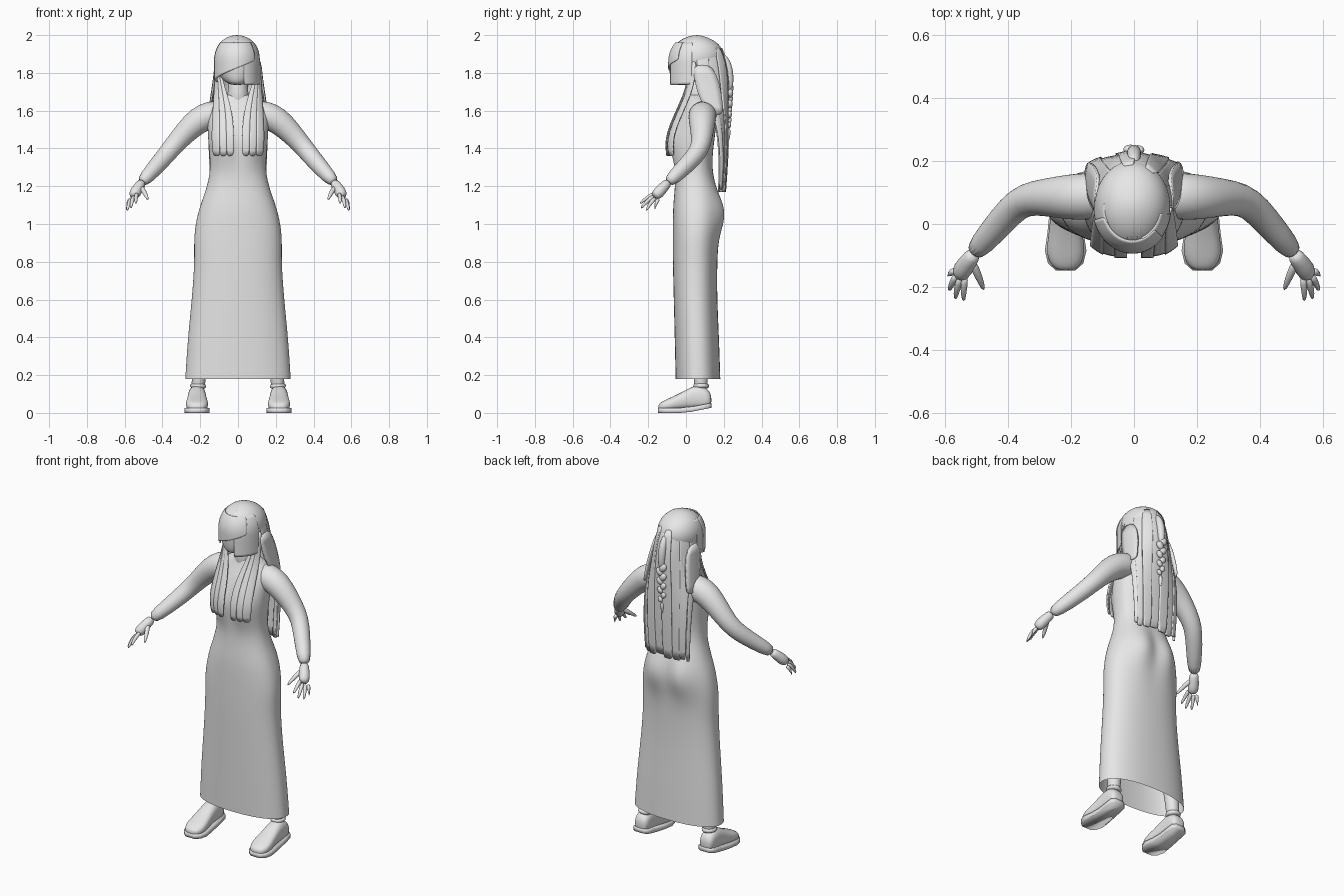
import bpy, bmesh, math
from mathutils import Vector

old = bpy.data.objects.get("Cube")
if old:
    bpy.data.objects.remove(old)

mat = bpy.data.materials.new("plain light grey")
mat.use_nodes = True
GREY = (0.8, 0.8, 0.8, 1)
mat.diffuse_color = GREY
mat.node_tree.nodes["Principled BSDF"].inputs["Base Color"].default_value = GREY


def skin_rings(name, rings, closed=True, caps=True, subsurf=1, thick=0.0):
    """Bridge equal-length rings of points into one surface."""
    bm = bmesh.new()
    vs = [[bm.verts.new(p) for p in ring] for ring in rings]
    n = len(vs[0])
    for a, b in zip(vs, vs[1:]):
        for i in range(n if closed else n - 1):
            j = (i + 1) % n
            bm.faces.new((a[i], a[j], b[j], b[i]))
    if caps:
        bm.faces.new(vs[0])
        bm.faces.new(vs[-1])
    bmesh.ops.recalc_face_normals(bm, faces=bm.faces)
    me = bpy.data.meshes.new(name)
    bm.to_mesh(me)
    bm.free()
    me.materials.append(mat)
    for f in me.polygons:
        f.use_smooth = True
    ob = bpy.data.objects.new(name, me)
    bpy.context.collection.objects.link(ob)
    if subsurf:
        ob.modifiers.new("smooth", "SUBSURF").levels = subsurf
        ob.modifiers["smooth"].render_levels = subsurf
    if thick:
        m = ob.modifiers.new("thickness", "SOLIDIFY")
        m.thickness, m.offset = thick, 0
    return ob


def oval(n, power=2.0):
    """Unit superellipse points."""
    pts = []
    for i in range(n):
        c, s = math.cos(math.tau * i / n), math.sin(math.tau * i / n)
        pts.append((math.copysign(abs(c) ** (2 / power), c),
                    math.copysign(abs(s) ** (2 / power), s)))
    return pts


def tube(name, path, n=12, **kw):
    """Round tube through (x, y, z, radius) points."""
    pts = [Vector(p[:3]) for p in path]
    rings = []
    for i, p in enumerate(pts):
        t = (pts[min(i + 1, len(pts) - 1)] - pts[max(i - 1, 0)]).normalized()
        ref = Vector((0, 0, 1)) if abs(t.z) < 0.95 else Vector((0, 1, 0))
        u = t.cross(ref).normalized()
        v = t.cross(u)
        rings.append([p + (u * c + v * s) * path[i][3] for c, s in oval(n)])
    return skin_rings(name, rings, **kw)


def ball(name, loc, size, rot=(0, 0, 0)):
    bpy.ops.mesh.primitive_uv_sphere_add(segments=20, ring_count=12, location=loc, rotation=rot)
    ob = bpy.context.object
    ob.name, ob.scale = name, size
    ob.data.materials.append(mat)
    bpy.ops.object.shade_smooth()
    return ob


# Dress and torso: z, half width, front y, back y
body = [(0.18, .28, -.055, .182), (0.4, .266, -.06, .175), (0.6, .245, -.065, .165),
        (0.8, .23, -.07, .165), (0.92, .235, -.07, .17), (1.02, .222, -.07, .18),
        (1.1, .2, -.068, .175), (1.18, .17, -.06, .16), (1.27, .147, -.055, .14),
        (1.36, .15, -.06, .14), (1.44, .158, -.062, .15), (1.52, .162, -.055, .16),
        (1.59, .165, -.03, .17), (1.645, .135, .0, .16), (1.68, .07, .01, .125),
        (1.69, .04, .02, .11)]


def bump(x, z, cx, cz, w, h):
    return math.exp(-((abs(x) - cx) / w) ** 2 - ((z - cz) / h) ** 2)


rings = []
for z, hw, yf, yb in body:
    ring = []
    for c, s in oval(40, 2.3):
        x, y = hw * c, (yf + yb) / 2 + (yb - yf) / 2 * s
        if s < 0:   # bust
            y -= .045 * bump(x, z, .075, 1.42, .06, .07)
        else:       # seat
            y += .04 * bump(x, z, .085, 1.06, .075, .1)
        ring.append((x, y, z))
    rings.append(ring)
skin_rings("dress", rings, caps=False, subsurf=2)

tube("neck", [(0, .065, 1.62, .075), (0, .06, 1.69, .052), (0, .055, 1.82, .05)], n=16)

# Head with rounded chin: z, half width, front y, back y
head = [(1.735, .03, -.06, .02), (1.755, .07, -.08, .09), (1.8, .106, -.088, .17),
        (1.86, .122, -.092, .203), (1.91, .12, -.082, .202), (1.955, .099, -.055, .175),
        (1.985, .064, -.012, .125), (2.0, .02, .04, .075)]
skin_rings("head", [[(hw * c - .005, (a + b) / 2 + (b - a) / 2 * s, z) for c, s in oval(28)]
                    for z, hw, a, b in head], subsurf=2)


def fringe(name, a0, a1, low0, low1, grow):
    """Hair panel hugging the head between two angles, cut along a slanted hem."""
    rows = []
    for k in range(9):
        row = []
        for i in range(13):
            f = i / 12
            a = math.radians(a0 + (a1 - a0) * f)
            z = 1.96 + (low0 + (low1 - low0) * f - 1.96) * k / 8
            r = math.sqrt(max(0, 1 - (max(z - 1.86, 0) / .145) ** 2))
            row.append(((.12 * r + grow) * math.sin(a) - .005,
                        .05 - (.138 * r + grow) * math.cos(a), z))
        rows.append(row)
    return skin_rings(name, rows, closed=False, caps=False, subsurf=1, thick=.006)


fringe("swept_fringe", -75, 50, 1.76, 1.87, .004)
fringe("side_fringe", 18, 82, 1.735, 1.74, .0)
fringe("short_side_fringe", -100, -62, 1.78, 1.75, .0)

# Cornrow ridges over the crown
for k in range(-3, 4):
    path = []
    for i in range(10):
        t = math.radians(38 + i * 11)
        phi = math.radians(k * 13)
        path.append((-.005 + .119 * math.sin(t) * math.sin(phi),
                     .055 - .142 * math.cos(t),
                     1.857 + .136 * math.sin(t) * math.cos(phi), .006))
    tube("crown_ridge", path, n=6, subsurf=0)

# Long back hair as overlapping strands: z, half width, back y, side y
fall = [(1.93, .085, .18, .07), (1.86, .115, .212, .05), (1.76, .125, .225, .06),
        (1.66, .142, .222, .1), (1.55, .152, .218, .155), (1.4, .15, .215, .172),
        (1.28, .145, .208, .175), (1.17, .14, .2, .17)]
STRANDS = 8
for k in range(STRANDS):
    rows = []
    for z, hw, yb, ys in fall:
        row = []
        for i in range(5):
            a = math.radians(-90 + 180 * (k + i / 4 * 1.06) / STRANDS)
            row.append((hw * math.sin(a), ys + (yb - ys) * math.cos(a) + .006 * (k % 2),
                        z + .012 * (k % 3 == 1) * (z < 1.2)))
        rows.append(row)
    skin_rings("back_hair_strand", rows, closed=False, caps=False, thick=.012)

# Front locks over the chest: z, inner x, outer x, y
lock = [(1.86, .1, .118, .02), (1.76, .08, .12, .01), (1.68, .055, .125, -.012),
        (1.58, .028, .132, -.06), (1.48, .022, .136, -.1), (1.42, .022, .135, -.107),
        (1.36, .022, .13, -.1)]
for side in (-1, 1):
    for k in range(3):
        rows = []
        for z, x0, x1, y in lock:
            row = []
            for i in range(3):
                f = (k + i / 2 * 1.04) / 3
                row.append((side * (x0 + (x1 - x0) * f), y + .035 * f ** 3 + .004 * (k % 2), z))
            rows.append(row)
        skin_rings("front_lock", rows, closed=False, caps=False, thick=.008)
    # Hair draped from the temple to behind the shoulder
    drape = [(1.84, .117, .03, .14), (1.74, .128, .05, .18), (1.66, .142, .07, .19),
             (1.58, .15, .13, .2)]
    skin_rings("side_hair", [[(side * x, y0, z), (side * (x + .006), (y0 + y1) / 2, z),
                              (side * (x - .008), y1, z)] for z, x, y0, y1 in drape],
               closed=False, caps=False, thick=.01)

# Braid hanging down the back
tube("braid_root", [(0, .19, 1.9, .016), (0, .22, 1.85, .024), (0, .232, 1.78, .024),
                    (0, .232, 1.7, .016)], n=10)
for i in range(8):
    s = 1 if i % 2 else -1
    w = 1 - .05 * i
    ball("braid_knot", (s * .011, .236 - .001 * i, 1.72 - .028 * i),
         (.021 * w, .016 * w, .027 * w), (0, s * .6, 0))
tube("braid_tip", [(0, .226, 1.51, .008), (0, .226, 1.48, .014), (0, .222, 1.43, .003)], n=8)

# Shoe sections: y, half width, bottom z, top z
shoe = [(.135, .025, .045, .09), (.12, .044, .025, .125), (.075, .047, .02, .148),
        (.03, .048, .02, .14), (-.03, .054, .015, .105), (-.085, .062, .01, .08),
        (-.125, .052, .008, .062), (-.148, .026, .015, .045)]
fingers = [("index", (.535, -.165, 1.162), (.54, -.246, 1.105)),
           ("middle", (.55, -.167, 1.15), (.567, -.24, 1.08)),
           ("ring", (.562, -.16, 1.14), (.587, -.212, 1.068)),
           ("little", (.568, -.145, 1.135), (.592, -.165, 1.075))]

for side, label in ((1, "left"), (-1, "right")):
    def m(*p):
        return (side * p[0],) + p[1:]

    # Sleeve and hand
    tube(label + "_arm", [m(.07, .09, 1.585, .07), m(.15, .088, 1.578, .077),
                          m(.21, .085, 1.55, .073), m(.275, .085, 1.49, .062),
                          m(.345, .08, 1.41, .053), m(.39, .045, 1.355, .05),
                          m(.45, -.025, 1.285, .043), m(.515, -.1, 1.215, .035)], n=16)
    tube(label + "_palm", [m(.505, -.09, 1.225, .026), m(.525, -.118, 1.197, .028),
                           m(.545, -.145, 1.165, .034), m(.555, -.17, 1.143, .024)], n=12)
    for fname, a, b in fingers:
        mid = [(p + q) / 2 + d for p, q, d in zip(a, b, (.004, -.004, .006))]
        tube(label + "_" + fname + "_finger", [m(*a, .013), m(*mid, .0115),
                                               m(*b, .006)], n=8)
    tube(label + "_thumb", [m(.518, -.115, 1.2, .016), m(.495, -.16, 1.17, .014),
                            m(.475, -.213, 1.125, .007)], n=8)

    # Leg, shoe and sole
    tube(label + "_leg", [m(.21, .08, .1, .037), m(.21, .078, .2, .038),
                          m(.185, .07, .42, .05), m(.13, .06, .85, .075)], n=14)
    skin_rings(label + "_shoe", [[m(.217 + hw * c, y, (z0 + z1) / 2 + (z1 - z0) / 2 * s)
                                  for c, s in oval(20, 2.5)] for y, hw, z0, z1 in shoe], subsurf=2)
    skin_rings(label + "_sole", [[m(.217 + (hw + .004) * c, y, z + lift)
                                  for c, (y, hw) in
                                  [(1, r[:2]) for r in shoe] + [(-1, r[:2]) for r in shoe[::-1]]
                                  for lift in (max(0, y * .2),)]
                                 for z in (0, .012, .026)], subsurf=0)
    tube(label + "_shoe_collar", [m(.213, .08, .125, .046), m(.211, .08, .15, .043),
                                  m(.211, .08, .156, .036)], n=16)
